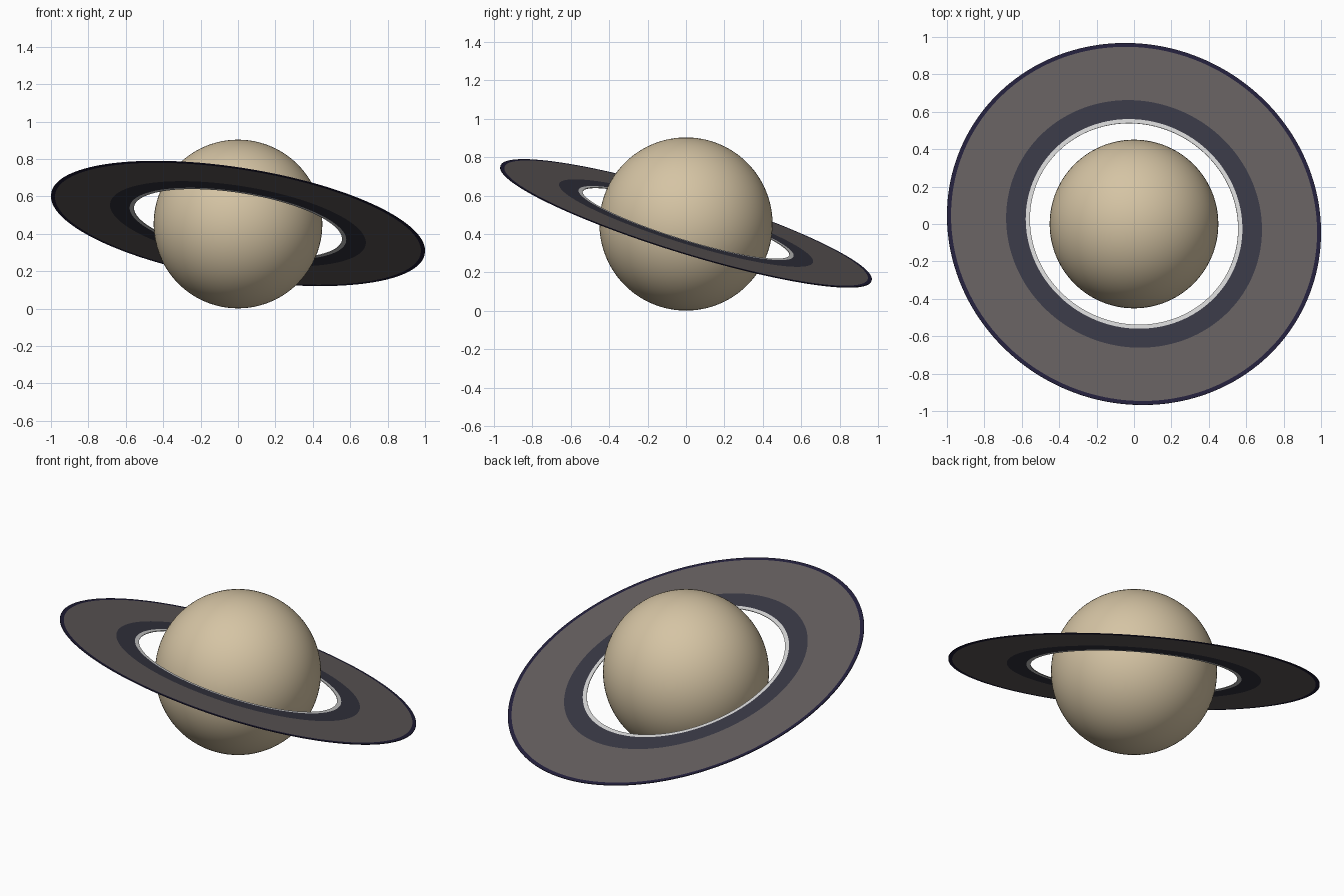
import bpy, bmesh, math
from mathutils import Vector

if "Cube" in bpy.data.objects:
    bpy.data.objects.remove(bpy.data.objects["Cube"])

def material(name, rgb):
    """Flat colour given as sRGB 0-255, stored as linear."""
    lin = [((c / 255 + 0.055) / 1.055) ** 2.4 if c > 10 else c / 255 / 12.92 for c in rgb]
    m = bpy.data.materials.new(name)
    m.diffuse_color = (*lin, 1)
    m.use_nodes = True
    m.node_tree.nodes["Principled BSDF"].inputs["Base Color"].default_value = m.diffuse_color
    return m

def add_object(name, bm, mats):
    me = bpy.data.meshes.new(name)
    bm.to_mesh(me)
    bm.free()
    for m in mats:
        me.materials.append(m)
    ob = bpy.data.objects.new(name, me)
    bpy.context.collection.objects.link(ob)
    return ob

CENTRE = Vector((0, 0, 0.452))

# Planet body: smooth sphere
bm = bmesh.new()
bmesh.ops.create_uvsphere(bm, u_segments=96, v_segments=48, radius=0.451)
for f in bm.faces:
    f.smooth = True
planet = add_object("planet", bm, [material("sand", (213, 196, 164))])
planet.location = CENTRE

# Ring disc: thin revolved profile, colour bands chosen by radius
RADII = [0.563, 0.586, 0.692, 0.990, 1.0115]
HALF, SEG = 0.002, 192
profile = [(r, HALF) for r in RADII] + [(r, -HALF) for r in reversed(RADII)]
bm = bmesh.new()
loops = []
for i in range(SEG):
    a = 2 * math.pi * i / SEG
    loops.append([bm.verts.new((r * math.cos(a), r * math.sin(a), z)) for r, z in profile])
n = len(profile)
for i in range(SEG):
    p, q = loops[i], loops[(i + 1) % SEG]
    for j in range(n):
        k = (j + 1) % n
        f = bm.faces.new((p[j], p[k], q[k], q[j]))
        mid = (profile[j][0] + profile[k][0]) / 2
        f.material_index = min(3, sum(mid > r for r in RADII[1:4]))
bmesh.ops.recalc_face_normals(bm, faces=bm.faces)
rings = add_object("planet_rings", bm, [
    material("pale grey", (216, 216, 216)),
    material("slate blue", (56, 56, 69)),
    material("warm grey", (101, 95, 95)),
    material("dark indigo", (35, 32, 60)),
])
# Tilt the disc so its axis leans right and back
rings.rotation_euler = Vector((0.152, 0.292, 0.944)).to_track_quat('Z', 'Y').to_euler()
rings.location = CENTRE + Vector((0, 0, 0.003))
